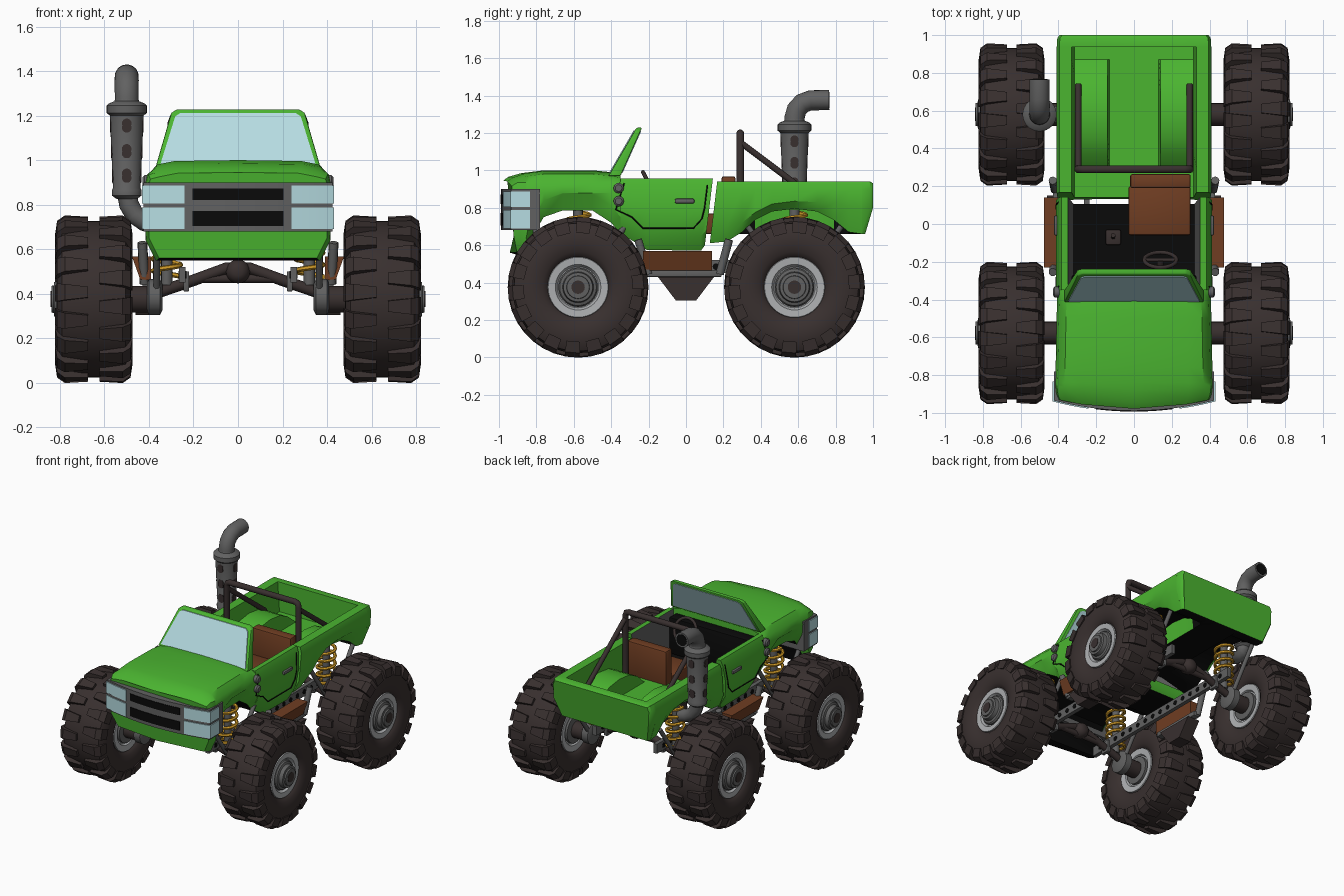
import bpy, bmesh, math
from mathutils import Vector as V

if "Cube" in bpy.data.objects:
    bpy.data.objects.remove(bpy.data.objects["Cube"])

def material(name, r, g, b):
    m = bpy.data.materials.new(name)
    m.diffuse_color = (r, g, b, 1)
    m.use_nodes = True
    m.node_tree.nodes["Principled BSDF"].inputs["Base Color"].default_value = m.diffuse_color
    return m

GREEN = material("green paint", .07, .46, .03)
DARK = material("dark rubber", .04, .029, .028)
BLACK = material("black", .003, .003, .003)
GRAY = material("gray metal", .12, .12, .12)
LIGHT = material("light rim", .42, .43, .44)
BROWN = material("brown leather", .16, .047, .016)
GOLD = material("gold spring", .62, .32, .02)
GLASS = material("pale glass", .47, .72, .76)

def obj(name, bm, mats, rule=None, angle=35):
    bmesh.ops.remove_doubles(bm, verts=bm.verts, dist=1e-5)
    bmesh.ops.recalc_face_normals(bm, faces=bm.faces)
    bm.normal_update()
    for f in bm.faces:
        f.smooth = True
        if rule:
            f.material_index = rule(f.calc_center_median(), f.normal)
    for e in bm.edges:
        e.smooth = e.calc_face_angle(0) < math.radians(angle)
    me = bpy.data.meshes.new(name)
    bm.to_mesh(me)
    bm.free()
    for m in mats:
        me.materials.append(m)
    bpy.context.collection.objects.link(bpy.data.objects.new(name, me))

def skin(bm, rings, cap=True):
    vs = [[bm.verts.new(p) for p in r] for r in rings]
    n = len(vs[0])
    for a, b in zip(vs, vs[1:]):
        for i in range(n):
            bm.faces.new((a[i], a[(i + 1) % n], b[(i + 1) % n], b[i]))
    if cap:
        bm.faces.new(vs[0][::-1])
        bm.faces.new(vs[-1])

def lathe(bm, origin, axis, prof, n=32, cap=True):
    q = V(axis).to_track_quat('Z', 'Y')
    skin(bm, [[V(origin) + q @ V((r * math.cos(t), r * math.sin(t), a))
               for t in (math.tau * i / n for i in range(n))] for a, r in prof], cap)

def sweep(bm, pts, r, n=10, closed=False):
    pts = [V(p) for p in pts]
    rings, u, k = [], V((.31, .52, .79)), len(pts)
    for i, p in enumerate(pts):
        a, b = (pts[i - 1], pts[(i + 1) % k]) if closed else (pts[max(i - 1, 0)], pts[min(i + 1, k - 1)])
        t = (b - a).normalized()
        u = (u - t * u.dot(t)).normalized()
        w = t.cross(u)
        rings.append([p + r * (u * math.cos(j * math.tau / n) + w * math.sin(j * math.tau / n)) for j in range(n)])
    skin(bm, rings + ([rings[0]] if closed else []), not closed)

def tube(name, pts, r, mat, n=10, closed=False):
    bm = bmesh.new()
    sweep(bm, pts, r, n, closed)
    obj(name, bm, [mat], angle=50)

def turned(name, origin, axis, prof, mat, n=32):
    bm = bmesh.new()
    lathe(bm, origin, axis, prof, n)
    obj(name, bm, [mat])

def prism(name, a, b, mat, bev=0):
    bm = bmesh.new()
    skin(bm, [a, b])
    if bev:
        bmesh.ops.bevel(bm, geom=bm.edges[:], offset=bev, segments=2, affect='EDGES', profile=.5)
    obj(name, bm, [mat])

def box(name, lo, hi, mat, bev=0):
    r = [[(x, y, z) for x, y in ((lo[0], lo[1]), (hi[0], lo[1]), (hi[0], hi[1]), (lo[0], hi[1]))] for z in (lo[2], hi[2])]
    prism(name, r[0], r[1], mat, bev)

def section(y, half, warp=None):
    full = half + [(-x, z) for x, z in half[-2:0:-1]]
    return [(x, y + (warp(x, y, z) if warp else 0), z) for x, z in full]

# hood and front fenders
def nose(x, y, z):
    k = min(max((-.84 - y) / .1, 0), 1)
    return k * (.3 * x * x + .3 * max(.68 - z, 0))

def hood(y, w, zb, zt):
    s = min(.935, zt - .03)
    return section(y, [(0, zb), (w - .05, zb), (w - .005, zb + .09), (w, .88), (w - .012, s), (w - .05, zt - .02),
                       (w - .13, zt - .004), (0, zt)], nose)

under = lambda c, n: 1 if n.z < -.2 and abs(c.x) < .3 and c.z < .82 else 0
bm = bmesh.new()
skin(bm, [hood(*s) for s in ((-.978, .405, .56, .945), (-.95, .415, .55, .965), (-.88, .42, .55, .985), (-.84, .42, .62, .99),
                             (-.76, .415, .75, 1), (-.66, .413, .785, 1), (-.5, .41, .785, 1), (-.4, .407, .72, .99), (-.35, .405, .66, .98))])
obj("hood", bm, [GREEN, BLACK], under)

# open cab tub with doors
slant = lambda x, y, z: .12 * (z - .8) if y > .1 else 0
def cab(y, zb):
    f = max(.64, zb + .02)
    return section(y, [(0, zb), (.35, zb), (.4, zb + .08), (.413, .80), (.4, .92), (.385, .957), (.35, .957), (.32, f), (0, f)], slant)

def cab_rule(c, n):
    if n.z > .5 and c.z < .75 or n.z < -.6 and abs(c.x) < .3:
        return 1
    return 2 if abs(c.x) < .36 and n.x * c.x < -.02 and c.z < .9 else 0

bm = bmesh.new()
skin(bm, [cab(*s) for s in ((-.35, .66), (-.28, .62), (-.21, .575), (.08, .57), (.125, .6))])
obj("cab", bm, [GREEN, BLACK, GRAY], cab_rule)

# cargo bed with wheel humps, and tailgate
def bed(y, zb, t):
    w, zf = .405, max(.72, zb + .05)
    return section(y, [(0, .66), (.13, .66), (.14, max(zb, .66)), (w - .04, zb), (w, zb + t), (w + .004, .9), (w - .01, .94),
                       (w - .075, .94), (w - .09, zf), (.14, zf), (.13, .72), (0, .72)], lambda x, y, z: .12 * (z - .8) if y < .2 else 0)

bm = bmesh.new()
skin(bm, [bed(*s) for s in ((.15, .61, .09), (.22, .62, .09), (.3, .67, .05), (.37, .735, .04), (.46, .78, .04),
                            (.58, .795, .04), (.7, .78, .05), (.79, .735, .09), (.87, .67, .135), (.94, .66, .14))])
obj("cargo_bed", bm, [GREEN, BLACK], under)
tail = lambda x, y, z: -.3 * max(.8 - z, 0) if y > .96 else 0
bm = bmesh.new()
skin(bm, [section(y, [(0, .66), (w - .04, .66), (w, .8), (w + .004, .9), (w - .01, zt), (0, zt)], tail)
          for y, w, zt in ((.938, .405, .94), (.985, .402, .94), (1, .39, .93))])
obj("tailgate", bm, [GREEN, BLACK], under)

# windshield frame with glass on both sides
def pane(sx, t0, t1, off):
    out = []
    for x, t in ((-.37, t0), (.37, t0), (.3, t1 - .06), (.275, t1), (-.275, t1), (-.3, t1 - .06)):
        out.append((x * sx, -.415 + .15 * t + off, .97 + .258 * t))
    return out
prism("windshield_frame", pane(1, 0, 1, 0), [(x, y + .065 - .035 * (z - .97) / .258, z) for x, y, z in pane(1, 0, 1, 0)], GREEN, .006)
prism("windshield_glass", pane(.94, .06, .94, -.006), pane(.94, .06, .94, .003), GLASS)
back = lambda o: [(x, y + .065 - .035 * (z - .97) / .258, z) for x, y, z in pane(.93, .06, .93, o)]
prism("windshield_glass_back", back(-.003), back(.004), GLASS)

# bowed grille slabs
def bowed(name, x0, x1, z0, z1, out, y1, mat):
    bm, n = bmesh.new(), 12
    rings = []
    for i in range(n + 1):
        x = x0 + (x1 - x0) * i / n
        y = -.985 - out + .3 * x * x
        rings.append([(x, y, z0), (x, y, z1), (x, y1, z1), (x, y1, z0)])
    skin(bm, rings)
    obj(name, bm, [mat])
bowed("grille_frame", -.424, .424, .68, .9, .004, -.78, GRAY)
for i, (a, b) in enumerate(((.705, .772), (.82, .872))):
    bowed("grille_opening", -.205, .205, a, b, .008, -.9, BLACK)
    for s in (1, -1):
        bowed("headlight", s * .24, s * .431, a - .015, b + .015, .01, -.835, GLASS)

# cabin interior
box("dashboard", (-.33, -.36, .66), (.33, -.27, .93), BLACK, .01)
box("seat_cushion", (-.03, -.06, .66), (.3, .2, .77), BROWN, .012)
box("seat_back", (-.02, .19, .69), (.3, .265, .968), BROWN, .012)
ring = [V((.14 + .085 * math.cos(t), -.19 - .04 * math.sin(t), .915 + .075 * math.sin(t))) for t in (math.tau * i / 24 for i in range(24))]
tube("steering_wheel", ring, .011, DARK, 8, True)
tube("steering_spoke", [ring[0], ring[12]], .011, DARK, 8)
tube("steering_column", [(.14, -.19, .915), (.14, -.3, .85)], .018, DARK)
tube("gear_stick", [(-.11, -.07, .64), (-.11, -.06, .82)], .012, DARK)
box("gear_base", (-.15, -.11, .64), (-.07, -.03, .67), DARK, .008)

# roll bar
tube("roll_bar", [(-.295, .29, .7), (-.295, .29, 1.17), (-.288, .29, 1.19), (-.27, .29, 1.197),
                  (.27, .29, 1.197), (.288, .29, 1.19), (.295, .29, 1.17), (.295, .29, .7)], .021, DARK, 12)

for s in (1, -1):
    tube("roll_bar_brace", [(s * .295, .29, 1.15), (s * .295, .735, .815)], .017, DARK, 12)
    # door seam, hinges and handle
    tube("door_seam", [(s * x, y, z) for x, y, z in ((.397, -.33, .93), (.413, -.375, .79), (.411, -.29, .75), (.409, -.23, .69),
         (.409, .04, .69), (.411, .085, .74), (.413, .1, .8), (.4, .115, .92))], .004, BLACK, 6)
    for z in (.835, .905):
        turned("door_hinge", (s * .395, -.36, z), (s, 0, 0), [(0, .028), (.025, .028), (.034, .018)], GRAY, 12)
    box("door_handle", (s * .4, -.06, .823), (s * .424, .045, .848), GRAY, .008)
    # side steps and frame rails
    prism("side_step", *[[(s * x, y, z) for x, z in ((.39, .46), (.44, .465), (.477, .568), (.39, .568))] for y in (-.23, .14)], BROWN)
    box("step_rail", (s * .38, -.21, .43), (s * .43, .19, .465), GRAY, .004)
    for y in (-.2, .18):
        tube("step_bracket", [(s * .42, y, .445), (s * .43, y * 1.28, .63)], .022, GRAY, 8)
    prism("step_skid", *[[(s * x, y, z) for y, z in ((-.15, .43), (.15, .43), (.055, .305), (-.055, .305))] for x in (.36, .46)], DARK)
    box("frame_rail", (s * .235, -.72, .45), (s * .265, .72, .52), GRAY)
    bm = bmesh.new()
    for i in range(17):
        lathe(bm, (s * .25, -.64 + .08 * i, .485), (1, 0, 0), [(-.018, .018), (.018, .018)], 10)
    obj("rail_holes", bm, [BLACK])

# axles, suspension and wheels
LUG = ((.025, .33), (.025, .37), (.13, .375), (.165, .35), (.174, .29), (.14, .29))
for y in (-.577, .58):
    turned("differential", (0, y, .5), (0, 1, 0), [(-.055, .02), (-.045, .04), (-.02, .054), (.02, .054), (.045, .04), (.055, .02)], DARK, 20)
    tube("cross_tube", [(-.16, y, .468), (.16, y, .468)], .02, DARK)
    for s in (1, -1):
        tube("axle_arm", [(0, y, .515), (s * .05, y, .515), (s * .2, y, .46), (s * .36, y, .405)], .026, DARK)
        box("arm_clamp", (s * .22, y - .035, .41), (s * .245, y + .035, .5), GRAY, .004)
        turned("knuckle", (s * .34, y, .385), (s, 0, 0), [(0, .06), (.01, .08), (.06, .08), (.07, .065)], GRAY, 20)
        turned("axle_stub", (s * .4, y, .375), (s, 0, 0), [(0, .06), (.15, .06)], DARK, 20)
        tube("spring", [(s * .32 + .062 * math.cos(t), y + .062 * math.sin(t), .475 + .3 * i / 66)
                        for i, t in ((i, math.tau * i / 12) for i in range(67))], .012, GOLD, 6)
        tube("shock", [(s * .32, y, .44), (s * .32, y, .79)], .026, GRAY)
        for d in (1, -1):
            tube("strut", [(s * .365, y + d * .05, .42), (s * .365, y + d * .25, .7)], .016, GRAY, 8)
        c, ax = V((s * .648, y, .375)), (s, 0, 0)
        side = [(.115, .15), (.14, .165), (.158, .19), (.168, .24), (.165, .3), (.142, .342), (.05, .352)]
        prof = [(-a, r) for a, r in side] + side[::-1]
        bm = bmesh.new()
        lathe(bm, c, ax, prof + prof[:1], 48, False)
        n = 18
        for side_x in (1, -1):
            for i in range(n):
                a = math.tau * (i + (.25 if side_x > 0 else .75)) / n
                skin(bm, [[c + V((side_x * x, r * math.cos(a) - t * w * math.sin(a), r * math.sin(a) + t * w * math.cos(a)))
                           for (x, r), w in zip(LUG, (.024, .024, .036, .04, .036, .036))] for t in (-1, 1)])
        obj("tyre", bm, [DARK], angle=30)
        turned("rim", c, ax, [(-.125, .11), (-.14, .118), (-.145, .16), (-.12, .168), (.12, .168), (.145, .16), (.142, .122), (.12, .11)], LIGHT, 40)
        turned("hub", c, ax, [(-.15, .06), (-.145, .1), (.135, .105), (.145, .098), (.15, .083), (.178, .078), (.18, .062), (.19, .06), (.191, .045)], GRAY)
        turned("hub_cap", c, ax, [(.18, .036), (.194, .036)], DARK, 16)

# exhaust stack
E = V((-.5, .58, 0))
tube("exhaust_inlet", [(-.36, .58, .71), (-.42, .58, .725), (-.465, .58, .755), (-.49, .58, .8), (-.5, .58, .86)], .045, GRAY, 16)
turned("muffler", E, (0, 0, 1), [(.825, .045), (.84, .066), (.865, .067), (.875, .062), (1.2, .076), (1.212, .09), (1.245, .09),
                                 (1.255, .08), (1.265, .055), (1.3, .048)], GRAY)
tube("exhaust_outlet", [(-.5, .58, 1.24), (-.5, .58, 1.28), (-.5, .592, 1.325), (-.5, .622, 1.358), (-.5, .665, 1.374), (-.5, .765, 1.376)], .054, GRAY, 20)
turned("outlet_hole", (-.5, .76, 1.376), (0, 1, 0), [(0, .042), (.008, .042)], BLACK, 20)
bm = bmesh.new()
for i in range(4):
    d = V((math.sin(i * math.pi / 2), -math.cos(i * math.pi / 2), 0))
    for z, r in ((.93, .066), (1.04, .0705), (1.155, .0755)):
        for dz in (-.01, .01):
            lathe(bm, E + V((0, 0, z + dz)), d, [(.05, .022), (r, .022)], 14)
obj("muffler_holes", bm, [DARK])
